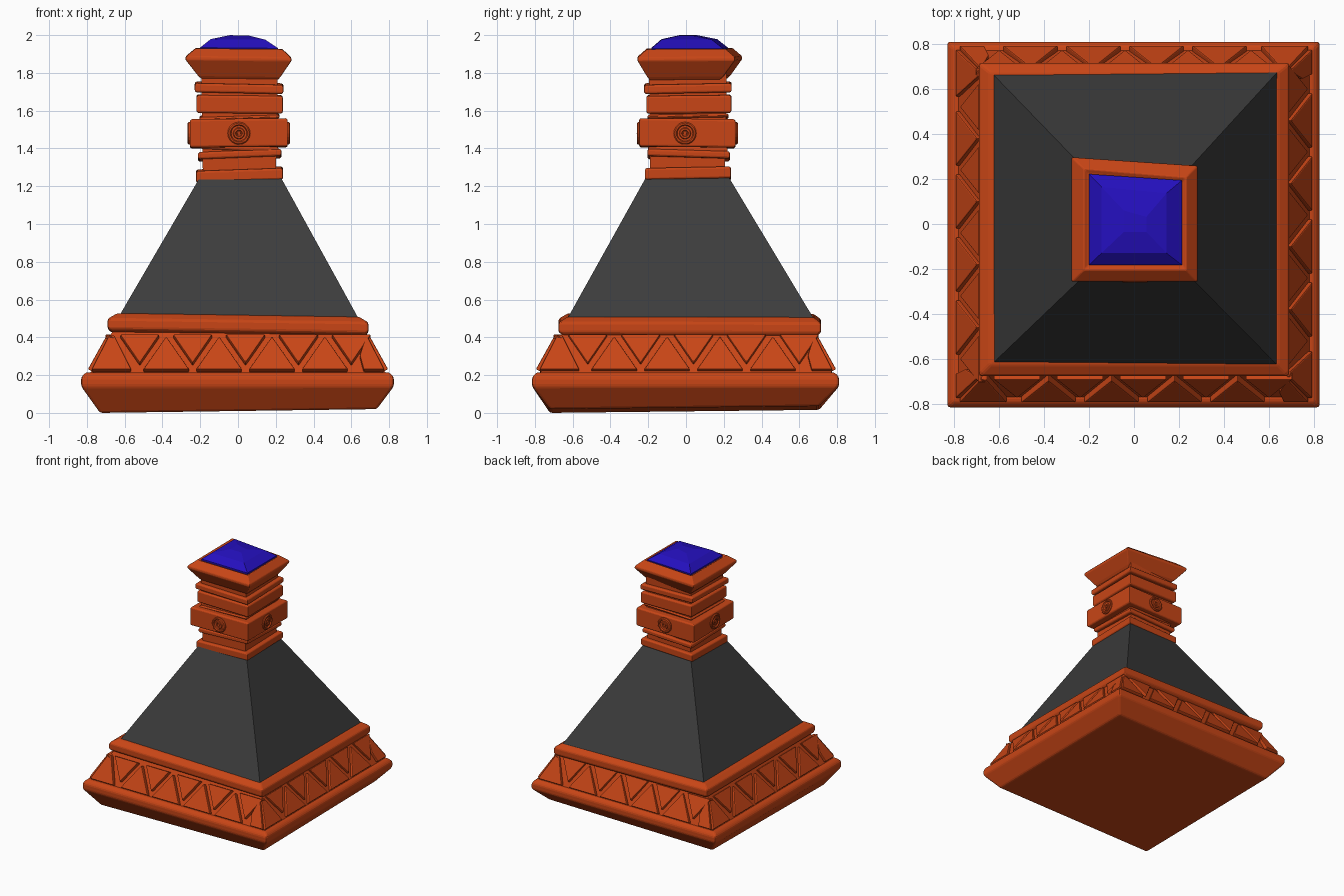
import bpy, bmesh, math
from mathutils import Vector, Matrix

if "Cube" in bpy.data.objects:
    bpy.data.objects.remove(bpy.data.objects["Cube"])


def material(name, rgb):
    m = bpy.data.materials.new(name)
    m.diffuse_color = (*rgb, 1)
    m.use_nodes = True
    m.node_tree.nodes["Principled BSDF"].inputs["Base Color"].default_value = m.diffuse_color
    return m


COPPER = material("copper", (0.58, 0.06, 0.008))
DARK = material("dark_stone", (0.045, 0.045, 0.045))
BLUE = material("blue_gem", (0.018, 0.005, 0.52))


def finish(name, bm, mat, bevel=0):
    bmesh.ops.recalc_face_normals(bm, faces=bm.faces)
    me = bpy.data.meshes.new(name)
    bm.to_mesh(me)
    bm.free()
    me.materials.append(mat)
    ob = bpy.data.objects.new(name, me)
    bpy.context.collection.objects.link(ob)
    if bevel:
        b = ob.modifiers.new("bevel", 'BEVEL')
        b.width, b.segments, b.limit_method = bevel, 2, 'ANGLE'
        b.angle_limit = math.radians(25)
    return ob


def loft(name, rings, mat, bevel=0, tilt=(0, 0), skew=0):
    """Stack of four-sided rings (x0, x1, y0, y1, z); tilt is z-slope per unit,
    skew pulls the back right corner forward."""
    bm = bmesh.new()
    loops = []
    for x0, x1, y0, y1, z in rings:
        pts = [(x0, y0), (x1, y0), (x1, y1 - skew), (x0, y1)]
        loops.append([bm.verts.new((x, y, z + tilt[0] * x + tilt[1] * y)) for x, y in pts])
    for a, b in zip(loops, loops[1:]):
        for i in range(4):
            bm.faces.new((a[i], a[(i + 1) % 4], b[(i + 1) % 4], b[i]))
    bm.faces.new(loops[0][::-1])
    bm.faces.new(loops[-1])
    return finish(name, bm, mat, bevel)


# Plinth, with a slightly tilted underside
plinth = loft("base_plinth", [(-.73, .735, -.72, .705, .018), (-.83, .825, -.815, .81, .14),
                              (-.83, .825, -.815, .81, .19), (-.805, .80, -.79, .785, .215)], COPPER, .012)
for v in plinth.data.vertices[:4]:
    v.co.z += .010 * v.co.x / .73 + .008 * v.co.y / .71

# Sloped band behind the triangle tiles
loft("sloped_band", [(-.785, .785, -.775, .775, .205), (-.66, .66, -.64, .665, .44)], COPPER)

# Upper rim of the base
loft("base_rim", [(-.665, .67, -.645, .69, .415), (-.69, .69, -.675, .715, .435),
                  (-.69, .69, -.675, .715, .487), (-.64, .64, -.625, .675, .517)],
     COPPER, .010, tilt=(-.014, -.002))

# Dark pyramid body
loft("pyramid_body", [(-.66, .66, -.65, .70, .46), (-.20, .225, -.21, .225, 1.25)], DARK)

# Raised triangle tiles, the same row on all four sides
Z0, Z1 = .225, .418
D0, D1 = .782, .675
tiles = [[(-.775, Z0), (-.565, Z0), (-.655, .405), (-.68, .41)],
         [(.665, Z0), (.775, Z0), (.68, .41), (.645, .30)]]
for k in range(5):
    c = -.52 + .28 * k
    tiles.append([(c - .105, .41), (c, .258), (c + .105, .41)])
    if k < 4:
        u = c + .14
        tiles.append([(u - .122, Z0), (u + .122, Z0), (u, .40)])
normal = Vector((0, -(Z1 - Z0), D0 - D1)).normalized()


def slope_point(u, z, lift):
    d = D0 + (D1 - D0) * (z - Z0) / (Z1 - Z0)
    return Vector((u, -d, z)) + normal * lift


bm = bmesh.new()
for side in range(4):
    rot = Matrix.Rotation(side * math.pi / 2, 3, 'Z')
    for tile in tiles:
        low = [bm.verts.new(rot @ slope_point(u, z, -.03)) for u, z in tile]
        top = [bm.verts.new(rot @ slope_point(u, z, .014)) for u, z in tile]
        n = len(tile)
        for i in range(n):
            bm.faces.new((low[i], low[(i + 1) % n], top[(i + 1) % n], top[i]))
        bm.faces.new(top)
        bm.faces.new(low[::-1])
finish("triangle_tiles", bm, COPPER, .006)

# Square neck core
loft("neck_core", [(-.185, .20, -.19, .205, 1.2), (-.195, .21, -.195, .215, 1.8)], COPPER)


# Collars around the neck: name, x0, x1, y0, y1, z0, z1, tilt
collars = [("bottom_collar", -.222, .238, -.218, .238, 1.23, 1.292, (.035, .02)),
           ("thin_lower_collar", -.212, .23, -.205, .232, 1.345, 1.383, (.04, -.03)),
           ("under_block_collar", -.20, .215, -.20, .22, 1.388, 1.42, (-.05, 0)),
           ("centre_block", -.255, .263, -.248, .262, 1.405, 1.555, (.01, -.01)),
           ("over_block_collar", -.205, .22, -.205, .225, 1.555, 1.575, (.03, .02)),
           ("upper_block", -.22, .237, -.21, .24, 1.588, 1.682, (-.01, .01)),
           ("top_collar", -.229, .24, -.222, .242, 1.697, 1.745, (-.02, .02))]
for name, x0, x1, y0, y1, z0, z1, tilt in collars:
    c = .008
    loft(name, [(x0 + c, x1 - c, y0 + c, y1 - c, z0), (x0, x1, y0, y1, z0 + c),
                (x0, x1, y0, y1, z1 - c), (x0 + c, x1 - c, y0 + c, y1 - c, z1)], COPPER, .004, tilt)

# Flared head holding the gem
loft("flared_head", [(-.19, .21, -.19, .215, 1.765), (-.21, .225, -.205, .235, 1.782),
                     (-.278, .283, -.257, .297, 1.868), (-.276, .281, -.256, .296, 1.885),
                     (-.222, .232, -.205, .245, 1.93), (-.205, .215, -.185, .225, 1.92)],
     COPPER, .005, (-.01, .005), .038)

# Faceted gem
loft("gem", [(-.20, .213, -.182, .222, 1.90), (-.20, .213, -.182, .222, 1.932),
             (-.145, .145, -.13, .165, 1.977), (-.045, .055, -.035, .06, 1.999)],
     BLUE, 0, (-.01, 0), .028)


# Round studs on the four sides of the centre block
def stud(name, pos, angle):
    profile = [(.060, -.03), (.060, .006), (.054, .012), (.046, .012), (.041, .004), (.031, .004),
               (.027, .010), (.018, .010), (.014, .003), (.010, .003), (.009, .011), (.0, .013)]
    bm = bmesh.new()
    vs = [bm.verts.new((r, 0, h)) for r, h in profile]
    es = [bm.edges.new(p) for p in zip(vs, vs[1:])]
    bmesh.ops.spin(bm, geom=vs + es, cent=(0, 0, 0), axis=(0, 0, 1), angle=math.tau, steps=20)
    bmesh.ops.remove_doubles(bm, verts=bm.verts, dist=1e-5)
    place = Matrix.Translation(pos) @ Matrix.Rotation(angle, 4, 'Z') @ Matrix.Rotation(math.pi / 2, 4, 'X')
    bm.transform(place)
    finish(name, bm, COPPER)


stud("stud_front", (.005, -.248, 1.48), 0)
stud("stud_right", (.263, -.005, 1.48), math.pi / 2)
stud("stud_back", (.005, .262, 1.48), math.pi)
stud("stud_left", (-.255, -.005, 1.48), -math.pi / 2)
